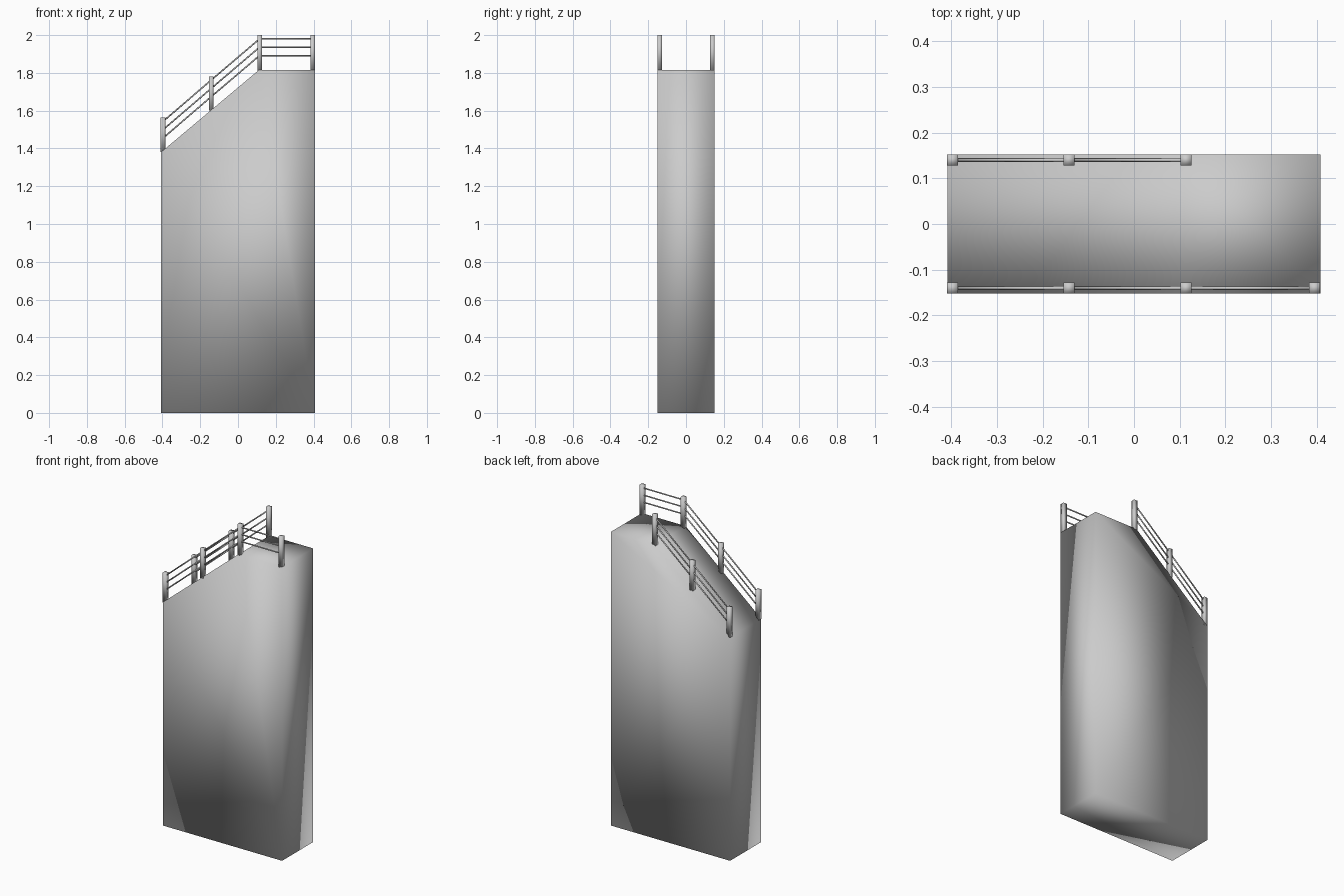
import bpy, bmesh
from mathutils import Vector

if "Cube" in bpy.data.objects:
    bpy.data.objects.remove(bpy.data.objects["Cube"])


def make_object(name, bm):
    bmesh.ops.recalc_face_normals(bm, faces=bm.faces)
    mesh = bpy.data.meshes.new(name)
    bm.to_mesh(mesh)
    bm.free()
    mesh.shade_smooth()
    obj = bpy.data.objects.new(name, mesh)
    bpy.context.collection.objects.link(obj)
    return obj


def post(name, x, y, z0, z1, w=0.024):
    bm = bmesh.new()
    bmesh.ops.create_cube(bm, size=1)
    for v in bm.verts:
        v.co = Vector((x + v.co.x * w, y + v.co.y * w,
                       z0 + (v.co.z + 0.5) * (z1 - z0)))
    make_object(name, bm)


def rail(name, a, b, r=0.004):
    a, b = Vector(a), Vector(b)
    d = b - a
    bm = bmesh.new()
    bmesh.ops.create_cone(bm, cap_ends=True, segments=8,
                          radius1=r, radius2=r, depth=d.length)
    rot = d.to_track_quat('Z', 'Y')
    for v in bm.verts:
        v.co = rot @ v.co + (a + b) / 2
    make_object(name, bm)


# Solid wall with sloping top and flat landing, softly shaded
profile = [(-0.408, 0), (0.408, 0), (0.408, 1.815), (0.11, 1.815), (-0.408, 1.38)]
bm = bmesh.new()
face = bm.faces.new([bm.verts.new((x, -0.152, z)) for x, z in profile])
ext = bmesh.ops.extrude_face_region(bm, geom=[face], use_keep_orig=True)
verts = [g for g in ext["geom"] if isinstance(g, bmesh.types.BMVert)]
bmesh.ops.translate(bm, vec=(0, 0.304, 0), verts=verts)
make_object("ramp_body", bm)

# Railings: four posts at the front, three at the back (landing open there)
posts = [(-0.397, 1.38, 1.563), (-0.142, 1.60, 1.782),
         (0.114, 1.81, 2.0), (0.395, 1.81, 2.0)]
for side, y, count in (("front", -0.14, 4), ("back", 0.14, 3)):
    for i, (x, z0, z1) in enumerate(posts[:count]):
        post(f"{side}_post_{i + 1}", x, y, z0, z1)
    for j, drop in enumerate((0.02, 0.064, 0.108)):
        for i in range(count - 1):
            (xa, _, za), (xb, _, zb) = posts[i], posts[i + 1]
            rail(f"{side}_rail_{i + 1}_{j + 1}",
                 (xa, y, za - drop), (xb, y, zb - drop))
